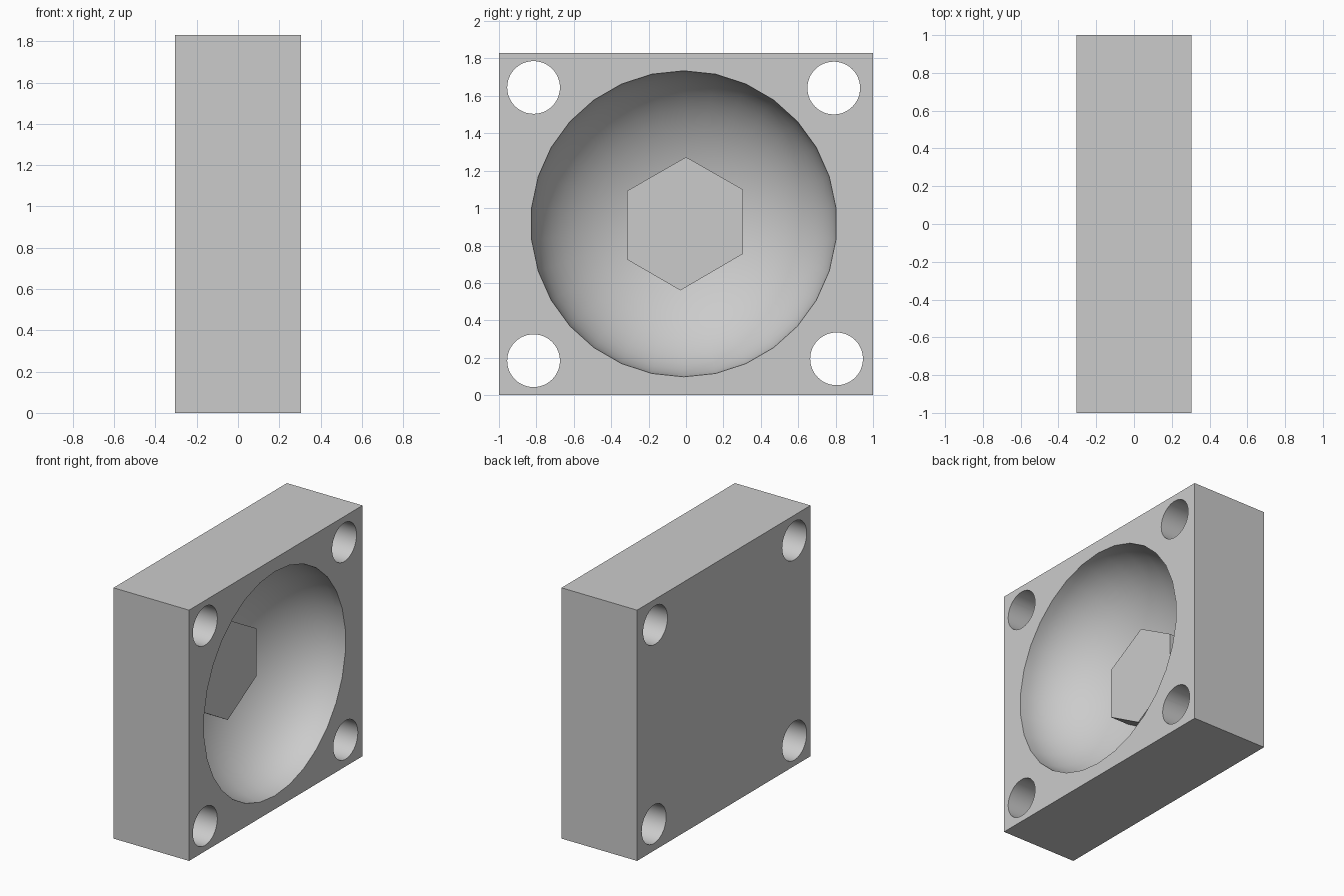
import bpy, bmesh, math
from mathutils import Matrix

cube = bpy.data.objects.get("Cube")
if cube:
    bpy.data.objects.remove(cube, do_unlink=True)

HALF_X, HALF_Y, HEIGHT = 0.305, 1.0, 1.83
BOWL_Y, BOWL_Z, RIM, DEPTH = -0.012, 0.916, 0.818, 0.57
TURN_X = Matrix.Rotation(math.pi / 2, 4, "Y")  # lays a z axis along x

grey = bpy.data.materials.new("light_grey")
grey.use_nodes = True
grey.diffuse_color = (0.6, 0.6, 0.6, 1)
grey.node_tree.nodes["Principled BSDF"].inputs["Base Color"].default_value = (0.6, 0.6, 0.6, 1)


def make(name, bm):
    bmesh.ops.recalc_face_normals(bm, faces=bm.faces)
    mesh = bpy.data.meshes.new(name)
    bm.to_mesh(mesh)
    bm.free()
    mesh.materials.append(grey)
    obj = bpy.data.objects.new(name, mesh)
    bpy.context.collection.objects.link(obj)
    return obj


def cut(target, cutter):
    cutter.hide_render = True
    mod = target.modifiers.new(cutter.name, "BOOLEAN")
    mod.operation, mod.solver, mod.object = "DIFFERENCE", "EXACT", cutter
    bpy.context.view_layer.objects.active = target
    bpy.ops.object.modifier_apply(modifier=mod.name)
    bpy.data.objects.remove(cutter, do_unlink=True)


# Solid block
bm = bmesh.new()
size = Matrix.Diagonal((2 * HALF_X, 2 * HALF_Y, HEIGHT, 1))
bmesh.ops.create_cube(bm, size=1, matrix=Matrix.Translation((0, 0, HEIGHT / 2)) @ size)
block = make("block", bm)

# Flattened half-ball bowl sunk into the +x side, a rim corner at the top
bm = bmesh.new()
centre = Matrix.Translation((HALF_X, BOWL_Y, BOWL_Z))
flatten = Matrix.Diagonal((DEPTH, RIM, RIM, 1))
spin = Matrix.Rotation(math.pi / 2, 4, "Z")
bmesh.ops.create_uvsphere(bm, u_segments=30, v_segments=30, radius=1,
                          matrix=centre @ flatten @ TURN_X @ spin)
cut(block, make("bowl_cutter", bm))

# Corner bolt holes, right through the block
for i, (y, z) in enumerate([(-0.815, 1.645), (0.79, 1.642), (-0.815, 0.184), (0.805, 0.194)]):
    bm = bmesh.new()
    bmesh.ops.create_cone(bm, cap_ends=True, segments=48, radius1=0.141, radius2=0.141,
                          depth=1, matrix=Matrix.Translation((0, y, z)) @ TURN_X)
    cut(block, make(f"hole_cutter_{i}", bm))

bpy.ops.object.select_all(action="DESELECT")
block.select_set(True)
bpy.context.view_layer.objects.active = block
bpy.ops.object.shade_smooth_by_angle(angle=math.radians(30))

# Hexagonal post rising from the bottom of the bowl
outline = [(0, 1.273), (0.304, 1.1), (0.304, 0.755), (-0.03, 0.56), (-0.315, 0.725), (-0.315, 1.092)]
bm = bmesh.new()
base = bm.faces.new([bm.verts.new((-0.29, y, z)) for y, z in outline])
ext = bmesh.ops.extrude_face_region(bm, geom=[base], use_keep_orig=True)
top = [v for v in ext["geom"] if isinstance(v, bmesh.types.BMVert)]
bmesh.ops.translate(bm, verts=top, vec=(0.228, 0, 0))
make("hexagonal_post", bm)
